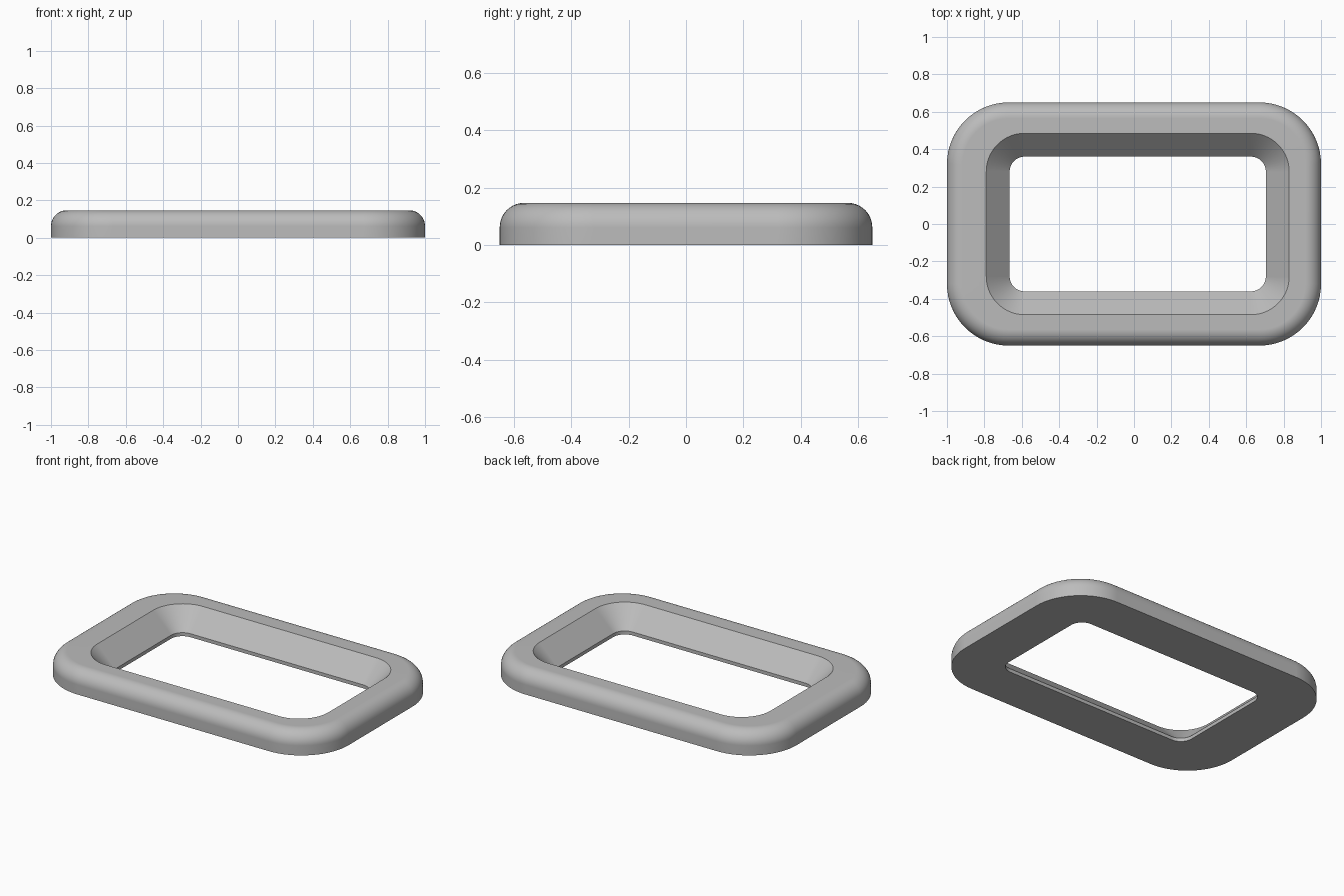
import bpy, bmesh, math

cube = bpy.data.objects.get("Cube")
if cube:
    bpy.data.objects.remove(cube, do_unlink=True)

HEIGHT = 0.147
FILLET = 0.085
LIP = 0.022
CORNER_STEPS = 16
FILLET_STEPS = 10

grey = bpy.data.materials.new("plain grey")
grey.use_nodes = True
colour = (0.5, 0.5, 0.5, 1)
grey.diffuse_color = colour
grey.node_tree.nodes["Principled BSDF"].inputs["Base Color"].default_value = colour


def ring(bm, half_x, half_y, radius, z, centre_x=0.0):
    """Rounded rectangle of vertices, counter-clockwise from above."""
    verts = []
    for quarter, (sx, sy) in enumerate([(1, 1), (-1, 1), (-1, -1), (1, -1)]):
        for i in range(CORNER_STEPS + 1):
            a = (quarter + i / CORNER_STEPS) * math.pi / 2
            verts.append(bm.verts.new((
                centre_x + sx * (half_x - radius) + radius * math.cos(a),
                sy * (half_y - radius) + radius * math.sin(a), z)))
    return verts


bm = bmesh.new()

# Outer wall and its rounded top edge
rings = [ring(bm, 1.0, 0.65, 0.33, 0)]
for i in range(FILLET_STEPS + 1):
    a = i / FILLET_STEPS * math.pi / 2
    inset = FILLET * (1 - math.cos(a))
    rings.append(ring(bm, 1.0 - inset, 0.65 - inset, 0.33 - inset,
                      HEIGHT - FILLET * (1 - math.sin(a))))

# Slightly off-centre opening: sloped wall, then a short upright lip
for grow, z in [(HEIGHT - LIP, HEIGHT), (0, LIP), (0, 0)]:
    rings.append(ring(bm, 0.685 + grow, 0.36 + grow, 0.08 + grow, z, 0.02))

# Join each ring to the next, the last one closing the underside
for low, high in zip(rings, rings[1:] + rings[:1]):
    for i in range(len(low)):
        j = (i + 1) % len(low)
        bm.faces.new((low[i], low[j], high[j], high[i]))

mesh = bpy.data.meshes.new("bezel_frame")
bm.to_mesh(mesh)
bm.free()
mesh.materials.append(grey)
frame = bpy.data.objects.new("bezel_frame", mesh)
bpy.context.collection.objects.link(frame)

# Smooth curves with crisp rims and flat faces
bpy.ops.object.select_all(action="DESELECT")
frame.select_set(True)
bpy.context.view_layer.objects.active = frame
bpy.ops.object.shade_smooth_by_angle(angle=math.radians(30))
weighted = frame.modifiers.new("flat_face_normals", "WEIGHTED_NORMAL")
weighted.keep_sharp = True
